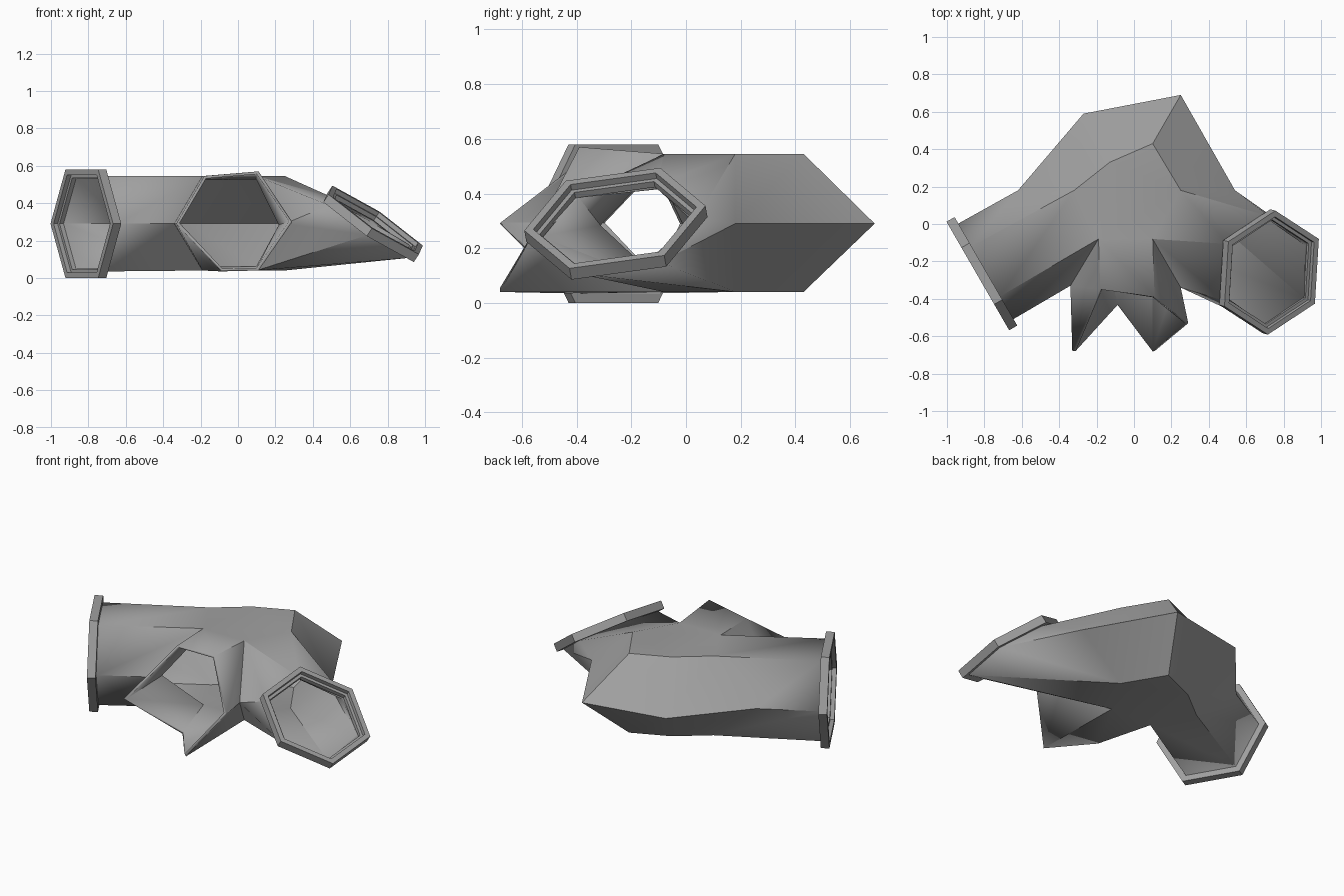
import bpy, bmesh, math
from mathutils import Vector

cube = bpy.data.objects.get("Cube")
if cube:
    bpy.data.objects.remove(cube, do_unlink=True)

BOT, MID, TOP = 0.04, 0.29, 0.545
PIPE = 0.88      # pipe size relative to its collar
DEPTH = 0.05     # collar depth

grey = bpy.data.materials.new("stone grey")
grey.use_nodes = True
colour = (0.35, 0.35, 0.35, 1)
grey.diffuse_color = colour
bsdf = next(n for n in grey.node_tree.nodes if n.type == "BSDF_PRINCIPLED")
bsdf.inputs["Base Color"].default_value = colour
bsdf.inputs["Roughness"].default_value = 0.8


def hexagon(centre, side, up, scale=1):
    """Pointed-side hexagon, starting at the tip along side."""
    shape = [(.335, 0), (.175, .29), (-.175, .29),
             (-.335, 0), (-.175, -.29), (.175, -.29)]
    return [centre + (side * a + up * b) * scale for a, b in shape]


def face(bm, points):
    bm.faces.new([bm.verts.new(p) for p in points])


def bridge(bm, ring_a, ring_b, closed=True):
    n = len(ring_a)
    for i in range(n if closed else n - 1):
        j = (i + 1) % n
        face(bm, [ring_a[i], ring_a[j], ring_b[j], ring_b[i]])


def finish(bm, name, wall=0):
    bmesh.ops.remove_doubles(bm, verts=bm.verts, dist=0.001)
    bmesh.ops.recalc_face_normals(bm, faces=bm.faces)
    bm.normal_update()
    highest = max(bm.faces, key=lambda f: f.calc_center_median().z)
    if wall and highest.normal.z < 0:
        bmesh.ops.reverse_faces(bm, faces=bm.faces)
    mesh = bpy.data.meshes.new(name)
    bm.to_mesh(mesh)
    bm.free()
    mesh.materials.append(grey)
    obj = bpy.data.objects.new(name, mesh)
    bpy.context.collection.objects.link(obj)
    if wall:
        shell = obj.modifiers.new("wall", "SOLIDIFY")
        shell.thickness = wall
        shell.offset = -1
        shell.use_even_offset = True
    bpy.ops.object.select_all(action="DESELECT")
    obj.select_set(True)
    bpy.context.view_layer.objects.active = obj
    bpy.ops.object.shade_smooth_by_angle(angle=math.radians(30))
    return obj


def collar(name, centre, side, up, normal):
    """Stepped hexagonal rim; returns the hexagon where the pipe meets it."""
    profile = [(1, DEPTH), (1, 0), (.9, 0), (.9, .025), (.84, .025), (.84, DEPTH)]
    rings = [hexagon(centre - normal * d, side, up, s) for s, d in profile]
    bm = bmesh.new()
    for i, ring in enumerate(rings):
        bridge(bm, ring, rings[(i + 1) % len(rings)])
    finish(bm, name)
    return hexagon(centre - normal * DEPTH, side, up, PIPE)


# Collars on the two side tunnels
right_end = collar("right_collar", Vector((-.835, -.278, MID)),
                   Vector((-.5, .866, 0)), Vector((0, 0, 1)),
                   Vector((-.866, -.5, 0)))
n = Vector((.55, -.146, .824)).normalized()
s = Vector((.06, .989, .135))
s = (s - n * s.dot(n)).normalized()
left_end = collar("left_collar", Vector((.736, -.26, .31)), s, n.cross(s), n)


# Central chamber
def rib(mid_xy, ridge_xy):
    """Top, middle and bottom points of one bend in the wall."""
    return [Vector((*ridge_xy, TOP)), Vector((*mid_xy, MID)), Vector((*ridge_xy, BOT))]


back = [rib((-.62, .18), (-.32, .18)), rib((-.27, .59), (-.13, .33)),
        rib((.25, .69), (.10, .43)), rib((.54, .18), (.25, .18))]
front_r = rib((-.34, -.33), (-.19, -.08))
front_l = rib((.25, -.34), (.10, -.08))

bm = bmesh.new()
for a, b in zip(back, back[1:]):
    bridge(bm, a, b, closed=False)
for level in (0, 2):
    face(bm, [r[level] for r in back + [front_l, front_r]])


def hub(b, f):
    return [b[1], b[0], f[0], f[1], f[2], b[2]]


# Side tunnels; the left one twists by one corner towards its collar
bridge(bm, hub(back[0], front_r), right_end)
left_hub = hub(back[3], front_l)
bridge(bm, left_hub[1:] + left_hub[:1], left_end)

# Front tunnel with a broken end
broken_end = [Vector(p) for p in (
    (-.33, -.68, .29), (-.18, -.35, .545), (.11, -.39, .57),
    (.29, -.53, .30), (.11, -.68, .04), (-.09, -.43, .035))]
bridge(bm, hub(front_r, front_l), broken_end)
finish(bm, "tunnel_body", wall=0.015)
